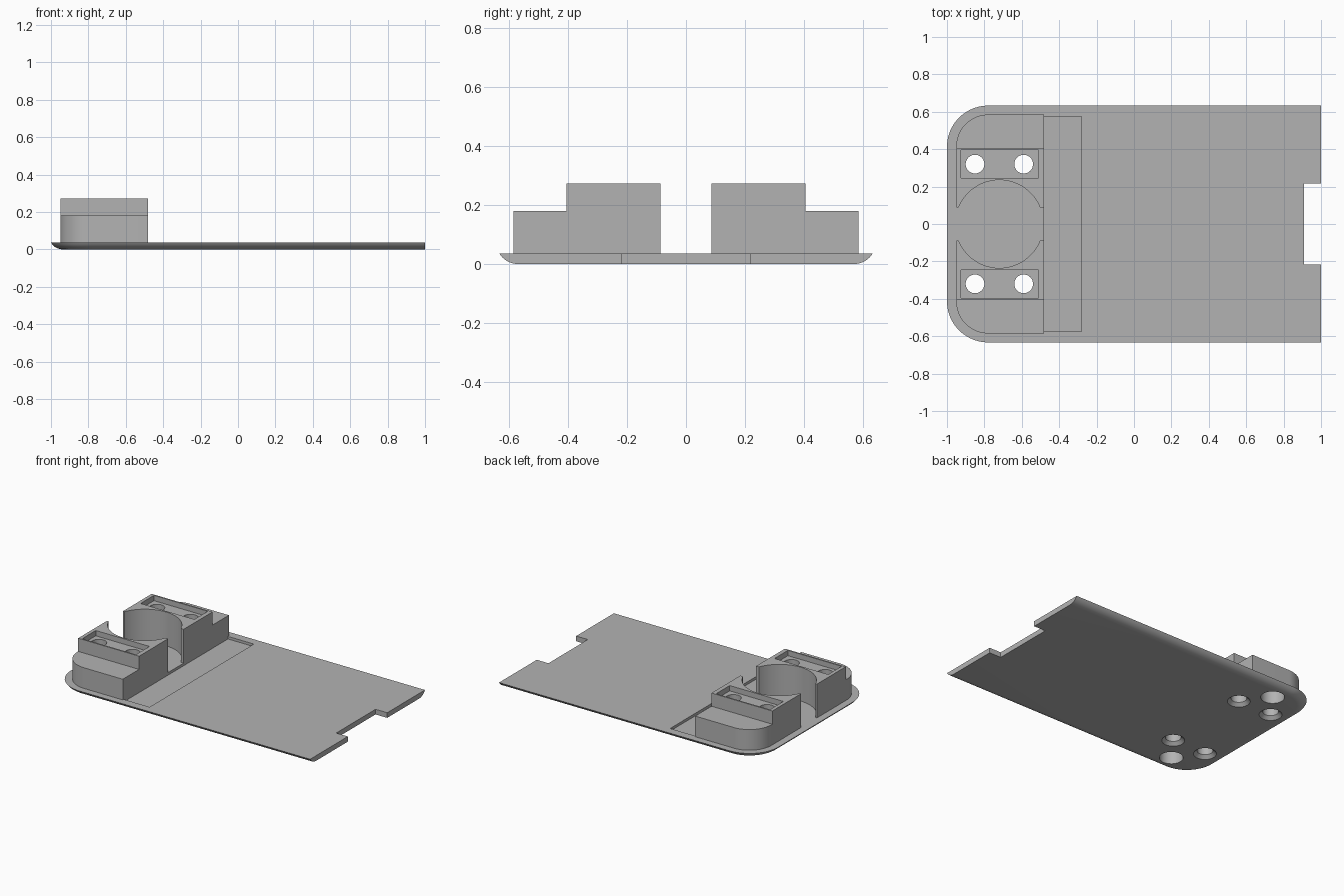
import bpy, bmesh, math

if "Cube" in bpy.data.objects:
    bpy.data.objects.remove(bpy.data.objects["Cube"])

grey = bpy.data.materials.new("mid_grey")
grey.diffuse_color = (0.45, 0.45, 0.45, 1)
grey.use_nodes = True
grey.node_tree.nodes["Principled BSDF"].inputs["Base Color"].default_value = grey.diffuse_color

PLATE_TOP, HALF_W = 0.036, 0.633
SCREWS = [(-0.85, 0.32), (-0.59, 0.32)]


def loft(name, rings):
    """Closed solid through rings of equal point count, bottom to top."""
    bm = bmesh.new()
    loops = [[bm.verts.new(p) for p in ring] for ring in rings]
    n = len(loops[0])
    for low, high in zip(loops, loops[1:]):
        for i in range(n):
            j = (i + 1) % n
            bm.faces.new((low[i], low[j], high[j], high[i]))
    bm.faces.new(loops[0][::-1])
    bm.faces.new(loops[-1])
    bmesh.ops.recalc_face_normals(bm, faces=bm.faces)
    mesh = bpy.data.meshes.new(name)
    bm.to_mesh(mesh)
    bm.free()
    mesh.materials.append(grey)
    ob = bpy.data.objects.new(name, mesh)
    bpy.context.collection.objects.link(ob)
    return ob


def box(x0, x1, y0, y1, z0, z1):
    return loft("cutter", [[(x0, y0, z), (x1, y0, z), (x1, y1, z), (x0, y1, z)]
                           for z in (z0, z1)])


def turned(x, y, profile, n=48):
    """Round cutter from (radius, z) pairs."""
    return loft("cutter", [[(x + r * math.cos(2 * math.pi * i / n),
                             y + r * math.sin(2 * math.pi * i / n), z)
                            for i in range(n)] for r, z in profile])


def arc(cx, cy, r, a0, a1, n=20):
    return [(cx + r * math.cos(math.radians(a0 + (a1 - a0) * i / n)),
             cy + r * math.sin(math.radians(a0 + (a1 - a0) * i / n)))
            for i in range(n + 1)]


def cut(ob, cutters):
    for c in cutters:
        m = ob.modifiers.new("cut", 'BOOLEAN')
        m.operation, m.solver, m.object = 'DIFFERENCE', 'EXACT', c
        bpy.context.view_layer.objects.active = ob
        bpy.ops.object.modifier_apply(modifier=m.name)
        bpy.data.objects.remove(c)


def smooth(ob):
    bpy.ops.object.select_all(action='DESELECT')
    ob.select_set(True)
    bpy.context.view_layer.objects.active = ob
    bpy.ops.object.shade_smooth_by_angle(angle=math.radians(25))


# Base plate: rounded lower edge on three sides, notch in the straight end
def plate_ring(z, r=0.073):
    d = 0.063 - math.sqrt(r * r - (r - z) ** 2)
    w = HALF_W - d
    pts = [(1, -w), (1, -0.217), (0.91, -0.217), (0.91, 0.217), (1, 0.217), (1, w)]
    pts += arc(-0.78, 0.413, 0.22 - d, 90, 180)
    pts += arc(-0.78, -0.413, 0.22 - d, 180, 270)
    return [(x, y, z) for x, y in pts]


steps = 8
plate = loft("base_plate", [plate_ring(PLATE_TOP * (i / steps) ** 2)
                            for i in range(steps + 1)])

# Shallow recess beside the blocks, countersunk screw holes, round blind holes
cutters = [box(-0.48, -0.28, -0.575, 0.575, 0.018, 0.1)]
for s in (1, -1):
    for x, y in SCREWS:
        cutters.append(turned(x, s * y, [(0.077, -0.005), (0.072, 0), (0.05, 0.022), (0.05, 0.1)]))
    cutters.append(turned(-0.72, s * 0.495, [(0.075, -0.1), (0.075, 0.1)]))
cut(plate, cutters)
smooth(plate)

# Pair of stepped clamp blocks around a round opening
for s, name in ((1, "back_block"), (-1, "front_block")):
    outline = [(-0.95, 0.087), (-0.48, 0.087), (-0.48, 0.585)]
    outline += arc(-0.78, 0.415, 0.17, 90, 180)
    block = loft(name, [[(x, s * y, z) for x, y in outline] for z in (PLATE_TOP, 0.272)])

    def side_box(x0, x1, y0, y1, z0, z1):
        return box(x0, x1, min(s * y0, s * y1), max(s * y0, s * y1), z0, z1)

    cutters = [side_box(-1.1, -0.3, 0.405, 0.8, 0.18, 0.5),        # outer step
               turned(-0.72, 0, [(0.235, -0.1), (0.235, 0.5)], 72),  # round opening
               side_box(-0.925, -0.51, 0.247, 0.395, 0.235, 0.5),  # top pocket
               turned(-0.72, s * 0.495, [(0.075, -0.1), (0.075, 0.12)])]
    cutters += [turned(x, s * y, [(0.05, -0.1), (0.05, 0.5)]) for x, y in SCREWS]
    cut(block, cutters)
    smooth(block)
